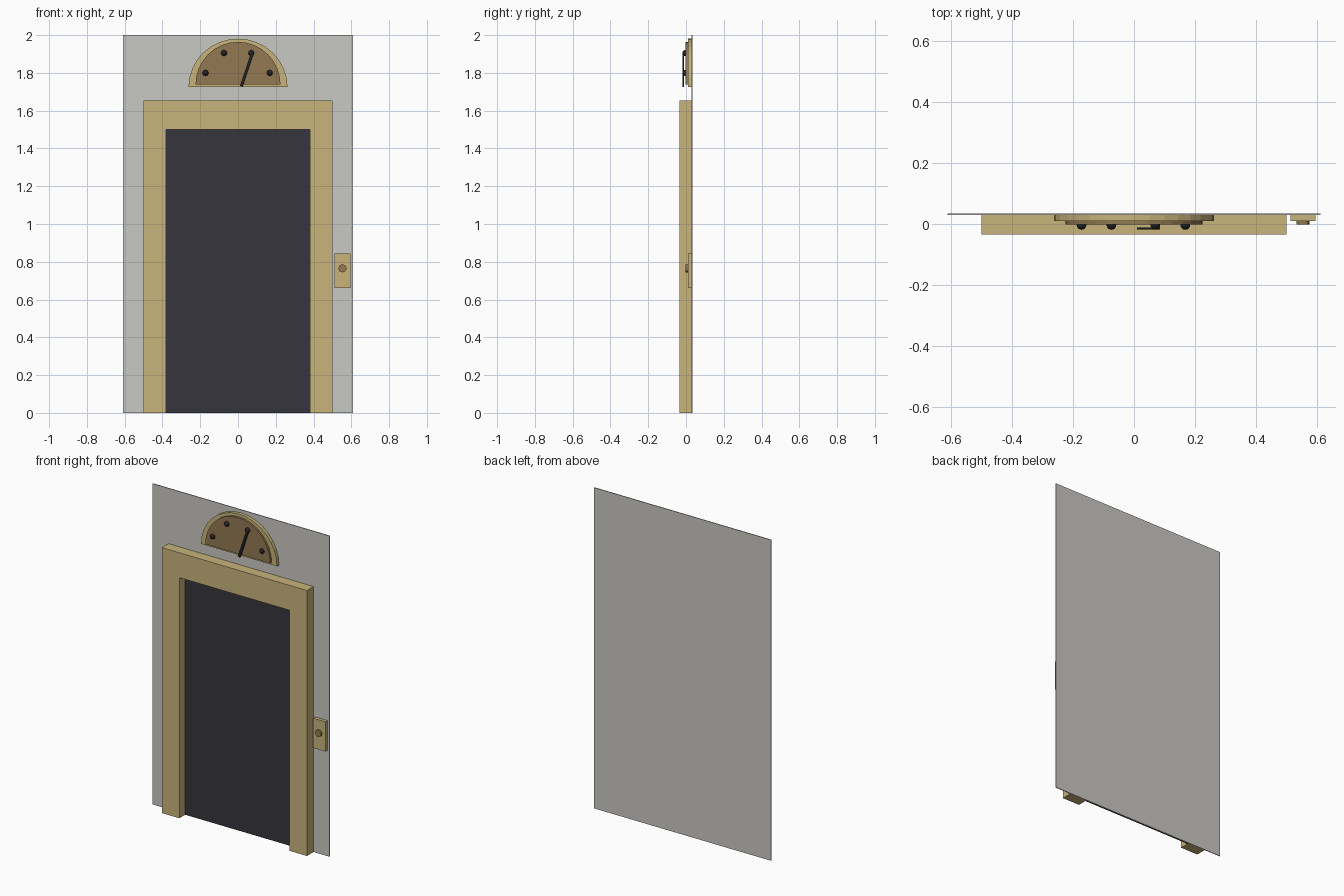
import bpy, bmesh
from math import pi, cos, sin, atan2, hypot

cube = bpy.data.objects.get("Cube")
if cube:
    bpy.data.objects.remove(cube, do_unlink=True)


def material(name, rgb):
    mat = bpy.data.materials.new(name)
    mat.use_nodes = True
    mat.diffuse_color = (*rgb, 1)
    mat.node_tree.nodes["Principled BSDF"].inputs["Base Color"].default_value = (*rgb, 1)
    return mat


GOLD = material("pale brass", (0.58, 0.456, 0.195))
BROWN = material("dull bronze", (0.287, 0.191, 0.084))
DARK = material("dark steel", (0.037, 0.036, 0.045))
BLACK = material("black", (0.016, 0.016, 0.018))
GREY = material("light grey", (0.584, 0.578, 0.552))


def extrude_profile(name, points, front, back, mat):
    """Extrude an x-z outline from its front to its back depth."""
    bm = bmesh.new()
    face = bm.faces.new([bm.verts.new((x, front, z)) for x, z in points])
    new = bmesh.ops.extrude_face_region(bm, geom=[face])["geom"]
    for v in new:
        if isinstance(v, bmesh.types.BMVert):
            v.co.y = back
    bmesh.ops.recalc_face_normals(bm, faces=bm.faces)
    mesh = bpy.data.meshes.new(name)
    bm.to_mesh(mesh)
    bm.free()
    mesh.materials.append(mat)
    obj = bpy.data.objects.new(name, mesh)
    bpy.context.collection.objects.link(obj)
    return obj


def rect(x0, x1, z0, z1):
    return [(x0, z0), (x1, z0), (x1, z1), (x0, z1)]


def arc(cx, cz, rx, rz, sweep, count):
    return [(cx + rx * cos(sweep * i / count), cz + rz * sin(sweep * i / count))
            for i in range(count + 1)]


# Wall, door and surround
WALL = 0.03
extrude_profile("wall", rect(-0.61, 0.61, 0, 2), WALL, 0.035, GREY)
extrude_profile("door", rect(-0.38, 0.38, 0, 1.5), 0.022, WALL, DARK)
half = [(0.38, 0), (0.5, 0), (0.5, 1.655)]
opening = [(-0.38, 1.5), (0.38, 1.5)]
mirrored = [(-x, z) for x, z in reversed(half)]
extrude_profile("door_surround", half + mirrored + opening, -0.035, WALL, GOLD)

# Half-round floor indicator
extrude_profile("indicator_rim", arc(0, 1.725, 0.262, 0.256, pi, 16), 0.01, WALL, GOLD)
extrude_profile("indicator_face", arc(0, 1.738, 0.225, 0.226, pi, 16), -0.002, 0.01, BROWN)

# Domed floor markers
for i, (x, z) in enumerate([(-0.172, 1.8), (-0.074, 1.905), (0.07, 1.905), (0.168, 1.8)]):
    bpy.ops.mesh.primitive_uv_sphere_add(segments=12, ring_count=8, radius=0.016,
                                         location=(x, -0.003, z), rotation=(pi / 2, 0, 0))
    marker = bpy.context.object
    marker.name = f"floor_marker_{i + 1}"
    marker.data.materials.append(BLACK)
    bpy.ops.object.shade_smooth_by_angle()

# Needle
x0, z0, x1, z1 = 0.018, 1.729, 0.077, 1.905
length, tilt = hypot(x1 - x0, z1 - z0), atan2(x1 - x0, z1 - z0)
needle = extrude_profile("needle", rect(-0.008, 0.008, 0, length), -0.018, -0.011, BLACK)
needle.location = (x0, 0, z0)
needle.rotation_euler.y = tilt

# Call panel and button
extrude_profile("call_panel", rect(0.512, 0.595, 0.66, 0.845), 0.01, WALL, GOLD)
extrude_profile("call_button", arc(0.553, 0.765, 0.021, 0.021, 2 * pi, 16)[:-1], -0.002, 0.01, BROWN)
